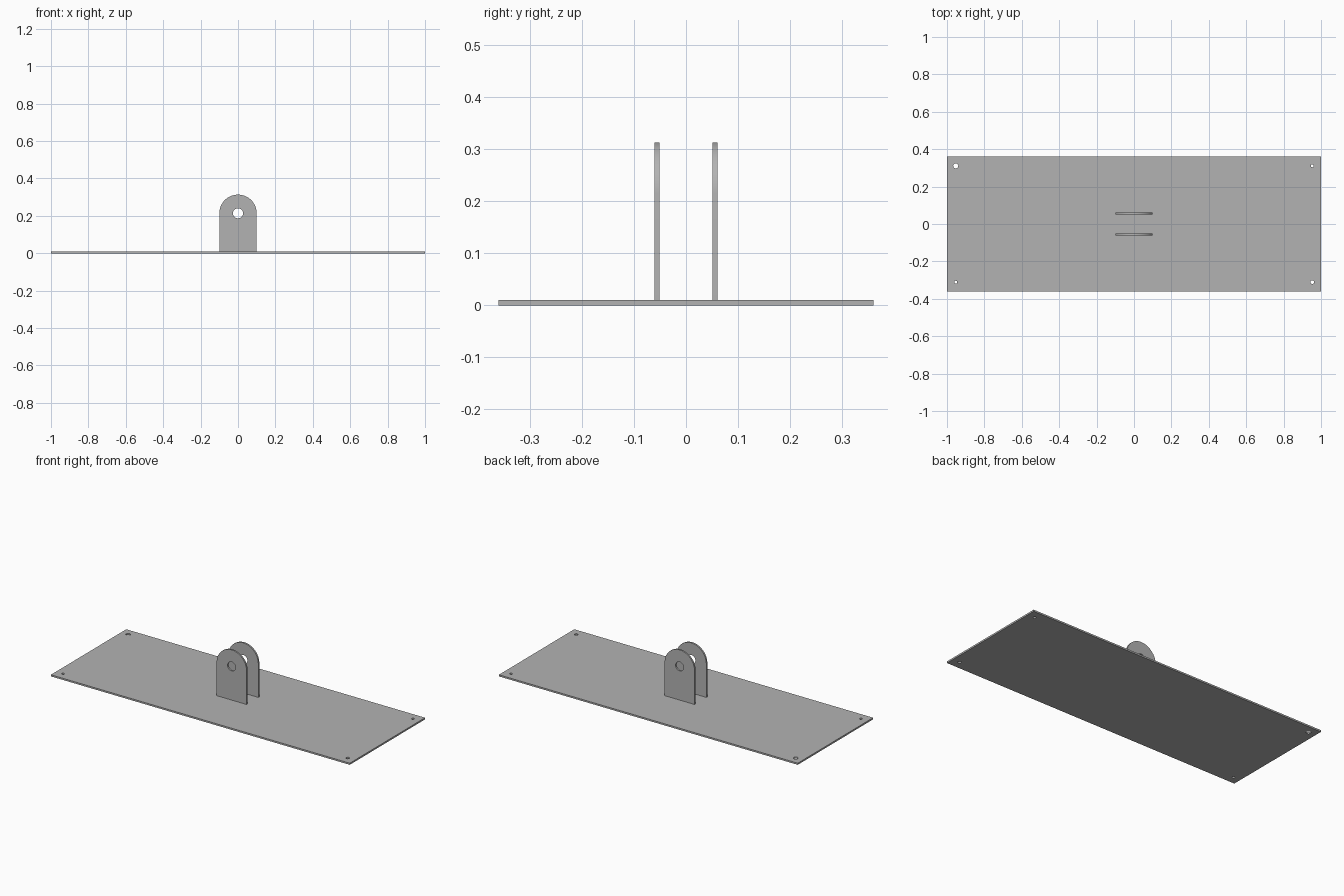
import bpy
import bmesh
from math import cos, sin, pi
from mathutils import Matrix

cube = bpy.data.objects.get("Cube")
if cube:
    bpy.data.objects.remove(cube, do_unlink=True)

# One plain steel grey for every part
GREY = (0.45, 0.45, 0.45, 1)
steel = bpy.data.materials.new("steel_grey")
steel.use_nodes = True
steel.diffuse_color = GREY
steel.node_tree.nodes["Principled BSDF"].inputs["Base Color"].default_value = GREY

THICK = 0.01
HALF_X, HALF_Y = 1.0, 0.36
LUG_R, LUG_AXIS_Z, PIN_R = 0.1, 0.2135, 0.027
LUG_Y = 0.056


def arc(x, y, r, start=0.0, sweep=2 * pi, steps=32):
    """Points along an arc; a full circle leaves out the repeated end."""
    count = steps if sweep == 2 * pi else steps + 1
    return [(x + r * cos(start + sweep * i / steps),
             y + r * sin(start + sweep * i / steps)) for i in range(count)]


def cut_sheet(name, loops, matrix):
    """Fill an outline with its holes, then extrude it to sheet thickness."""
    bm = bmesh.new()
    edges = []
    for loop in loops:
        verts = [bm.verts.new((x, y, 0)) for x, y in loop]
        edges += [bm.edges.new((a, b)) for a, b in zip(verts, verts[1:] + verts[:1])]
    bmesh.ops.triangle_fill(bm, edges=edges, use_beauty=True, normal=(0, 0, 1))
    result = bmesh.ops.extrude_face_region(bm, geom=bm.faces[:], use_keep_orig=True)
    top = [v for v in result["geom"] if isinstance(v, bmesh.types.BMVert)]
    bmesh.ops.translate(bm, verts=top, vec=(0, 0, THICK))
    bmesh.ops.transform(bm, matrix=matrix, verts=bm.verts[:])
    bmesh.ops.recalc_face_normals(bm, faces=bm.faces[:])
    mesh = bpy.data.meshes.new(name)
    bm.to_mesh(mesh)
    bm.free()
    mesh.materials.append(steel)
    obj = bpy.data.objects.new(name, mesh)
    bpy.context.collection.objects.link(obj)
    bpy.ops.object.select_all(action="DESELECT")
    obj.select_set(True)
    bpy.context.view_layer.objects.active = obj
    bpy.ops.object.shade_smooth_by_angle(angle=pi / 6)
    return obj


# Base plate with a bolt hole near each corner, of differing sizes
plate = [(-HALF_X, -HALF_Y), (HALF_X, -HALF_Y), (HALF_X, HALF_Y), (-HALF_X, HALF_Y)]
hole_radii = {(-1, 1): 0.0135, (1, -1): 0.01, (1, 1): 0.008, (-1, -1): 0.008}
bolt_holes = [arc(sx * 0.953, sy * 0.311, r) for (sx, sy), r in hole_radii.items()]
cut_sheet("base_plate", [plate] + bolt_holes, Matrix.Identity(4))

# Two upright round-topped lugs with a pin hole
lug = [(-LUG_R, THICK), (LUG_R, THICK)] + arc(0, LUG_AXIS_Z, LUG_R, 0, pi)
pin_hole = arc(0, LUG_AXIS_Z, PIN_R)
upright = Matrix.Rotation(pi / 2, 4, "X")
for name, side in (("front_lug", -1), ("back_lug", 1)):
    place = Matrix.Translation((0, side * LUG_Y + THICK / 2, 0))
    cut_sheet(name, [lug, pin_hole], place @ upright)
